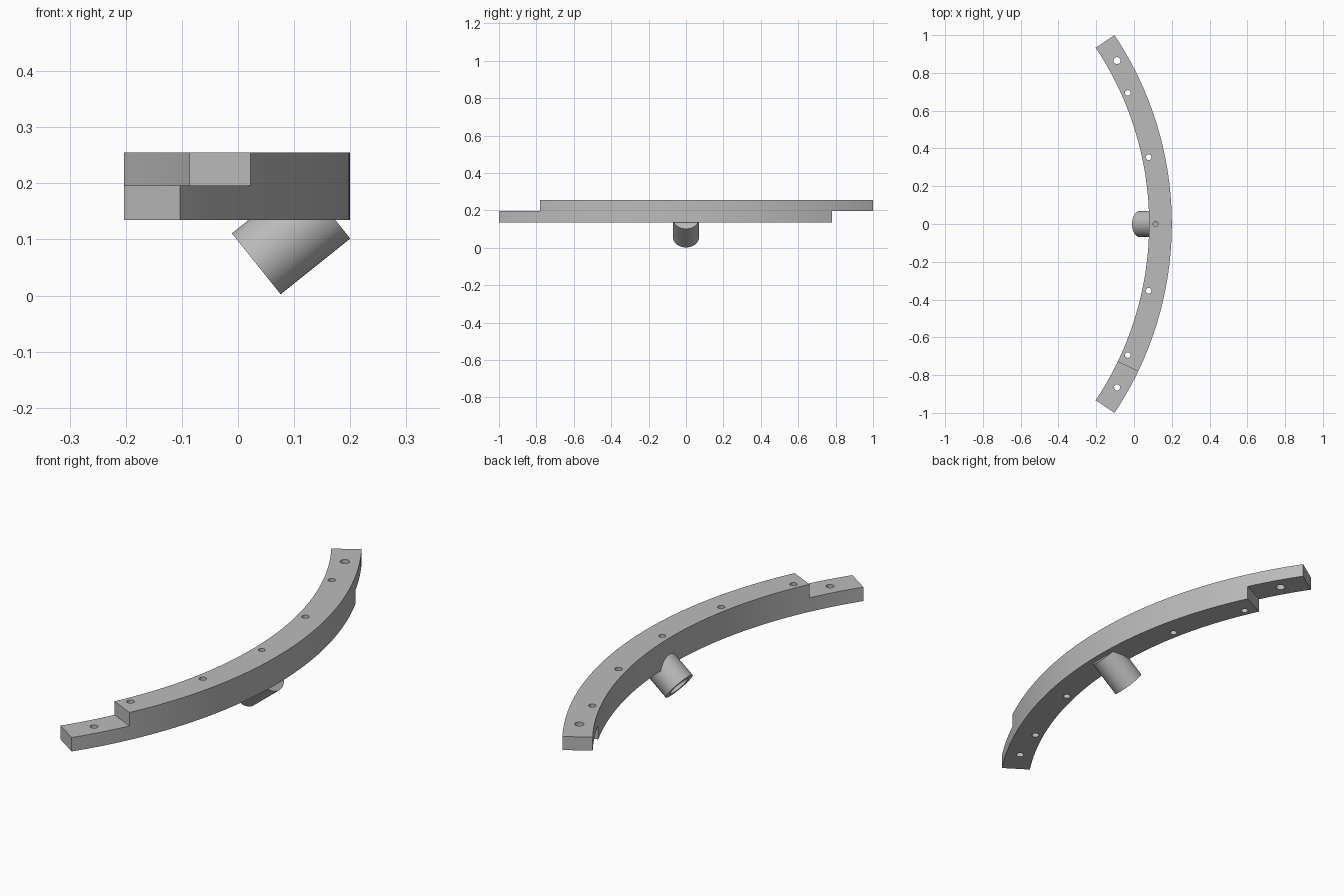
import bpy
import bmesh
from math import sin, cos, radians
from mathutils import Matrix, Vector

if "Cube" in bpy.data.objects:
    bpy.data.objects.remove(bpy.data.objects["Cube"], do_unlink=True)

grey = bpy.data.materials.new("plain grey")
grey.use_nodes = True
grey.diffuse_color = (0.5, 0.5, 0.5, 1)
grey.node_tree.nodes["Principled BSDF"].inputs["Base Color"].default_value = (0.5, 0.5, 0.5, 1)

ARC_X = -1.60                    # centre of the arc
INNER, OUTER = 1.68, 1.80
END, JOINT = 33.75, 25.7         # angles of the ends and of the lap joints
BOTTOM, MIDDLE, TOP = 0.135, 0.196, 0.255


def finish(bm, name):
    bmesh.ops.recalc_face_normals(bm, faces=bm.faces)
    mesh = bpy.data.meshes.new(name)
    bm.to_mesh(mesh)
    bm.free()
    mesh.materials.append(grey)
    obj = bpy.data.objects.new(name, mesh)
    bpy.context.collection.objects.link(obj)
    return obj


def arc_block(name, a0, a1, r0, r1, z0, z1, steps):
    """Solid sector of a ring, extruded upward."""
    bm = bmesh.new()
    angles = [radians(a0 + (a1 - a0) * i / steps) for i in range(steps + 1)]
    ring = [(r1, a) for a in angles] + [(r0, a) for a in reversed(angles)]
    verts = [bm.verts.new((ARC_X + r * cos(a), r * sin(a), z0)) for r, a in ring]
    face = bm.faces.new(verts)
    new = bmesh.ops.extrude_face_region(bm, geom=[face])["geom"]
    bmesh.ops.translate(bm, vec=(0, 0, z1 - z0),
                        verts=[v for v in new if isinstance(v, bmesh.types.BMVert)])
    return finish(bm, name)


def rod(name, start, end, radius, sides=48):
    """Cylinder between two points."""
    start, end = Vector(start), Vector(end)
    axis = end - start
    place = Matrix.Translation((start + end) / 2) @ axis.to_track_quat('Z', 'Y').to_matrix().to_4x4()
    bm = bmesh.new()
    bmesh.ops.create_cone(bm, cap_ends=True, segments=sides, radius1=radius,
                          radius2=radius, depth=axis.length, matrix=place)
    return finish(bm, name)


def combine(target, tool, operation):
    mod = target.modifiers.new(operation.lower(), 'BOOLEAN')
    mod.object, mod.operation, mod.solver = tool, operation, 'EXACT'
    bpy.context.view_layer.objects.active = target
    bpy.ops.object.modifier_apply(modifier=mod.name)
    bpy.data.objects.remove(tool, do_unlink=True)


# Curved bar with a half-height lap at each end
bar = arc_block("curved_bar", -END, END, INNER, OUTER, BOTTOM, TOP, 90)
combine(bar, arc_block("front_lap_cutter", -END - 3, -JOINT, INNER - 0.1, OUTER + 0.1,
                       MIDDLE, TOP + 0.1, 8), 'DIFFERENCE')
combine(bar, arc_block("back_lap_cutter", JOINT, END + 3, INNER - 0.1, OUTER + 0.1,
                       BOTTOM - 0.1, MIDDLE, 8), 'DIFFERENCE')

# Slanted socket under the middle, open at its lower inner end
mouth = Vector((0.0325, 0, 0.0565))
axis = Vector((0.125, 0, 0.1)).normalized()
combine(bar, rod("socket", mouth, mouth + axis * 0.159, 0.0695, 64), 'UNION')
combine(bar, rod("socket_bore", mouth - axis * 0.05, mouth + axis * 0.135, 0.047), 'DIFFERENCE')

# Screw holes, mirrored front to back
for side in (-1, 1):
    end_radius = 0.019 if side > 0 else 0.016
    for x, y, r in ((-0.09, 0.865, end_radius), (-0.033, 0.694, 0.015), (0.078, 0.354, 0.015)):
        combine(bar, rod("hole_cutter", (x, y * side, 0.05), (x, y * side, 0.35), r, 24), 'DIFFERENCE')

# Set screw hole from the top into the socket
combine(bar, rod("set_screw_cutter", (0.115, 0, 0.13), (0.115, 0, 0.35), 0.014, 24), 'DIFFERENCE')

bpy.ops.object.select_all(action='DESELECT')
bar.select_set(True)
bpy.context.view_layer.objects.active = bar
bpy.ops.object.shade_smooth_by_angle(angle=radians(30))
